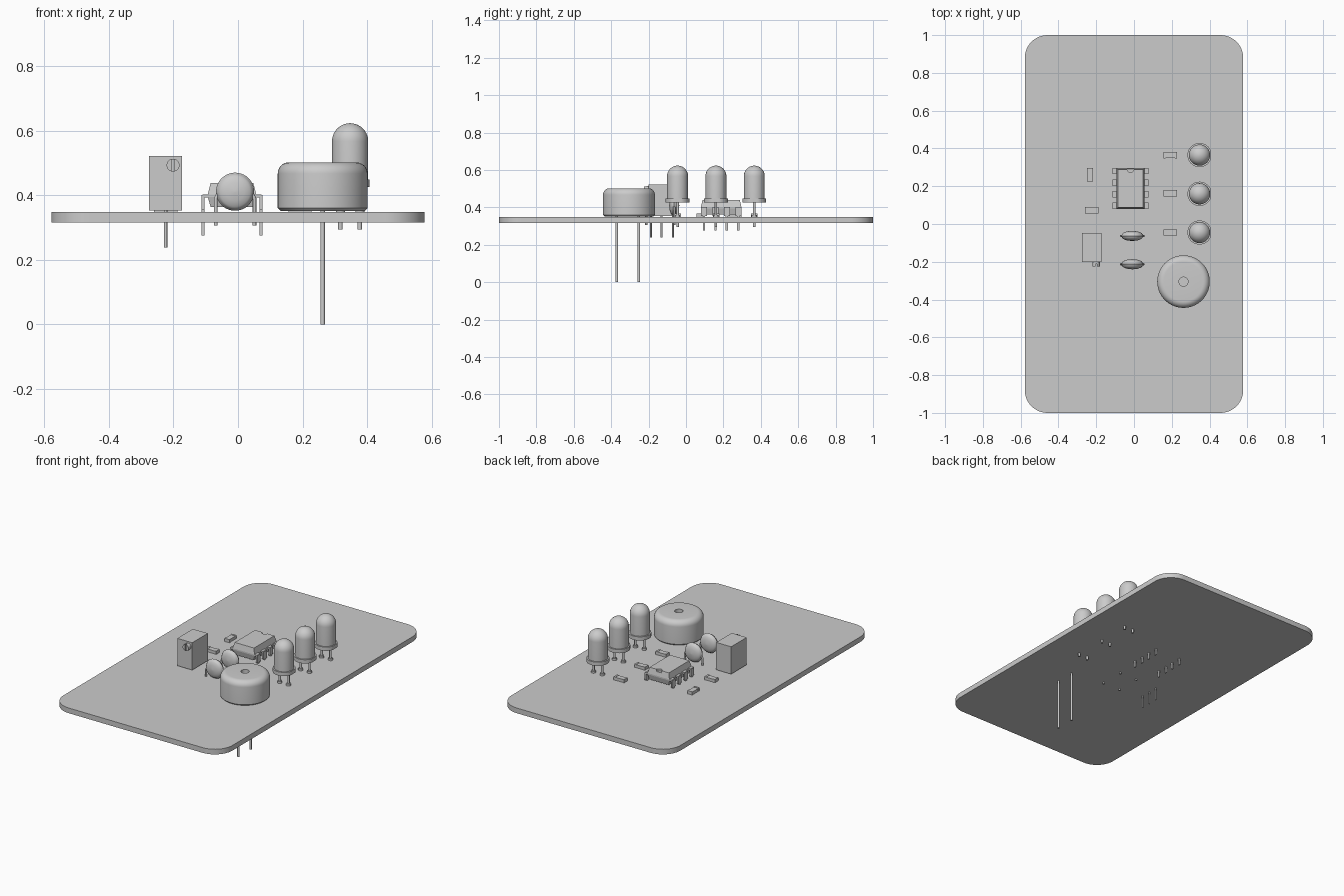
import bpy, bmesh
from math import sin, cos, pi, radians
from mathutils import Matrix, Vector

cube = bpy.data.objects.get("Cube")
if cube:
    bpy.data.objects.remove(cube, do_unlink=True)

grey = bpy.data.materials.new("plain_grey")
grey.use_nodes = True
grey.diffuse_color = (0.6, 0.6, 0.6, 1)
grey.node_tree.nodes["Principled BSDF"].inputs["Base Color"].default_value = (0.6, 0.6, 0.6, 1)

BOTTOM, TOP = 0.316, 0.348   # faces of the board


def finish(name, bm, smooth=True):
    bmesh.ops.recalc_face_normals(bm, faces=bm.faces)
    mesh = bpy.data.meshes.new(name)
    bm.to_mesh(mesh)
    bm.free()
    ob = bpy.data.objects.new(name, mesh)
    bpy.context.collection.objects.link(ob)
    mesh.materials.append(grey)
    bpy.ops.object.select_all(action='DESELECT')
    ob.select_set(True)
    bpy.context.view_layer.objects.active = ob
    if smooth:
        bpy.ops.object.shade_smooth_by_angle(angle=radians(35))
    return ob


def add_box(bm, lo, hi):
    lo, hi = Vector(lo), Vector(hi)
    size = hi - lo
    m = Matrix.Translation((lo + hi) / 2) @ Matrix.Diagonal((*size, 1))
    bmesh.ops.create_cube(bm, size=1, matrix=m)


def add_rod(bm, x, y, z0, z1, r, segments=12):
    bmesh.ops.create_cone(bm, cap_ends=True, segments=segments, radius1=r, radius2=r,
                          depth=z1 - z0, matrix=Matrix.Translation((x, y, (z0 + z1) / 2)))


def add_loft(bm, rings):
    """Skin a list of equal-length closed rings and cap both ends."""
    vs = [[bm.verts.new(p) for p in ring] for ring in rings]
    n = len(vs[0])
    for a, b in zip(vs, vs[1:]):
        for i in range(n):
            j = (i + 1) % n
            bm.faces.new((a[i], a[j], b[j], b[i]))
    bm.faces.new(vs[0][::-1])
    bm.faces.new(vs[-1])


def add_lathe(bm, profile, x, y, segments=40, flat=None):
    """Turn (radius, z) points about a vertical axis; flat trims the +x side."""
    def ring(r, z):
        pts = []
        for i in range(segments):
            a = 2 * pi * i / segments
            dx = r * cos(a)
            pts.append((x + (min(dx, flat) if flat else dx), y + r * sin(a), z))
        return pts
    add_loft(bm, [ring(r, z) for r, z in profile])


def cut(ob, cutter):
    mod = ob.modifiers.new("cut", 'BOOLEAN')
    mod.operation = 'DIFFERENCE'
    mod.solver = 'EXACT'
    mod.object = cutter
    cutter.hide_render = True
    bpy.context.view_layer.objects.active = ob
    bpy.ops.object.modifier_apply(modifier=mod.name)
    bpy.data.objects.remove(cutter, do_unlink=True)


# Circuit board with rounded corners
bm = bmesh.new()
R = 0.12
outline = []
for k, (sx, sy) in enumerate(((1, 1), (-1, 1), (-1, -1), (1, -1))):
    for i in range(13):
        a = pi / 2 * (k + i / 12)
        outline.append((sx * (0.578 - R) + R * cos(a), sy * (1 - R) + R * sin(a)))
add_loft(bm, [[(x, y, z) for x, y in outline] for z in (BOTTOM, TOP)])
finish("circuit_board", bm)

# Buzzer with rounded rim, sound hole and two long pins
bx, by, br, bz = 0.262, -0.305, 0.139, 0.502
bm = bmesh.new()
rim = [(br - 0.035 + 0.035 * cos(t * pi / 16), bz - 0.035 + 0.035 * sin(t * pi / 16)) for t in range(9)]
add_lathe(bm, [(br - 0.008, 0.352), (br, 0.36)] + rim + [(0.024, bz), (0.024, bz - 0.03)], bx, by, 56)
finish("buzzer_body", bm)
bm = bmesh.new()
for y in (by - 0.065, by + 0.053):
    add_rod(bm, bx, y, 0, 0.36, 0.007)
finish("buzzer_pins", bm)

# Three domed lamps with flat-sided flange and collared legs
lx, lr = 0.347, 0.056
for n, y in enumerate((0.365, 0.16, -0.045), 1):
    bm = bmesh.new()
    dome = [(lr * cos(t * pi / 20), 0.567 + lr * sin(t * pi / 20)) for t in range(10)]
    add_lathe(bm, [(lr, 0.44)] + dome + [(0.002, 0.623)], lx, y)
    add_lathe(bm, [(0.064, 0.425), (0.064, 0.448)], lx, y, flat=0.06)
    finish(f"lamp_{n}", bm)
    bm = bmesh.new()
    for dx in (-0.03, 0.03):
        add_rod(bm, lx + dx, y, 0.294, 0.43, 0.007)
        add_rod(bm, lx + dx, y, TOP, 0.36, 0.014)
    finish(f"lamp_{n}_legs", bm)

# Chip body with tapered sides and an end notch
cx, cy = -0.0185, 0.188
bm = bmesh.new()
add_loft(bm, [[(cx + sx * w, cy + sy * d, z) for sx, sy in ((1, 1), (-1, 1), (-1, -1), (1, -1))]
              for w, d, z in ((0.066, 0.1, 0.363), (0.075, 0.108, 0.395),
                              (0.075, 0.108, 0.403), (0.066, 0.1, 0.438))])
chip = finish("chip_body", bm, False)
bm = bmesh.new()
add_rod(bm, cx, cy + 0.102, 0.426, 0.46, 0.018, 24)
cut(chip, finish("notch_cutter", bm, False))

# Chip pins: shoulder, wide upper blade and narrow lower blade
bm = bmesh.new()
for s in (-1, 1):
    for i in range(4):
        y = cy + (i - 1.5) * 0.061
        for x0, x1, w, z0, z1 in ((0.07, 0.092, 0.016, 0.393, 0.403),
                                  (0.085, 0.094, 0.016, 0.355, 0.4),
                                  (0.085, 0.094, 0.006, 0.275, 0.356)):
            xs = sorted((cx + s * x0, cx + s * x1))
            add_box(bm, (xs[0], y - w, z0), (xs[1], y + w, z1))
finish("chip_pins", bm, False)

# Two lens-shaped disc capacitors with bent legs
dx, dz, dr = -0.009, 0.411, 0.059
for n, y in enumerate((-0.063, -0.213), 1):
    bm = bmesh.new()
    steps = 8
    lens = []
    for t in range(-steps, steps + 1):
        f = t / steps
        lens.append((max(dr * (1 - f * f) ** 0.5 if abs(f) > 0.5 else dr * (1 - abs(f) * 0.268), 0.002),
                     0.027 * f))
    add_lathe(bm, lens, 0, 0)
    bm.transform(Matrix.Translation((dx, y, dz)) @ Matrix.Rotation(pi / 2, 4, 'X'))
    finish(f"disc_capacitor_{n}", bm)
    for side, s in (("left", 1), ("right", -1)):
        wire = bpy.data.curves.new("wire", 'CURVE')
        wire.dimensions = '3D'
        wire.bevel_depth = 0.006
        wire.bevel_resolution = 2
        wire.use_fill_caps = True
        sp = wire.splines.new('POLY')
        path = ((0.04, 0.405), (0.054, 0.402), (0.06, 0.39), (0.06, 0.306))
        sp.points.add(len(path) - 1)
        for p, (px, pz) in zip(sp.points, path):
            p.co = (dx + s * px, y, pz, 1)
        leg = bpy.data.objects.new(f"disc_capacitor_{n}_{side}_leg", wire)
        wire.materials.append(grey)
        bpy.context.collection.objects.link(leg)

# Trimmer block, slotted screw and three pins
bm = bmesh.new()
add_box(bm, (-0.275, -0.2, 0.353), (-0.173, -0.048, 0.522))
finish("trimmer_body", bm, False)
bm = bmesh.new()
add_rod(bm, 0, 0, 0, 0.035, 0.02, 24)
bm.transform(Matrix.Translation((-0.201, -0.19, 0.493)) @ Matrix.Rotation(pi / 2, 4, 'X'))
screw = finish("trimmer_screw", bm)
bm = bmesh.new()
add_box(bm, (-0.205, -0.24, 0.46), (-0.197, -0.212, 0.53))
cut(screw, finish("slot_cutter", bm, False))
bm = bmesh.new()
for y in (-0.188, -0.13, -0.07):
    add_rod(bm, -0.224, y, 0.238, 0.36, 0.005)
finish("trimmer_pins", bm)

# Small surface-mounted chips with end caps
for n, (x, y, turned) in enumerate(((0.192, 0.365, 0), (0.192, 0.162, 0), (0.192, -0.045, 0),
                                    (-0.233, 0.26, 1), (-0.224, 0.072, 0)), 1):
    bm = bmesh.new()
    add_box(bm, (-0.026, -0.016, 0), (0.026, 0.016, 0.018))
    for s in (-1, 1):
        add_box(bm, (s * 0.03 - 0.006, -0.017, 0), (s * 0.03 + 0.006, 0.017, 0.02))
    bm.transform(Matrix.Translation((x, y, TOP)) @ Matrix.Rotation(turned * pi / 2, 4, 'Z'))
    finish(f"surface_resistor_{n}", bm, False)
